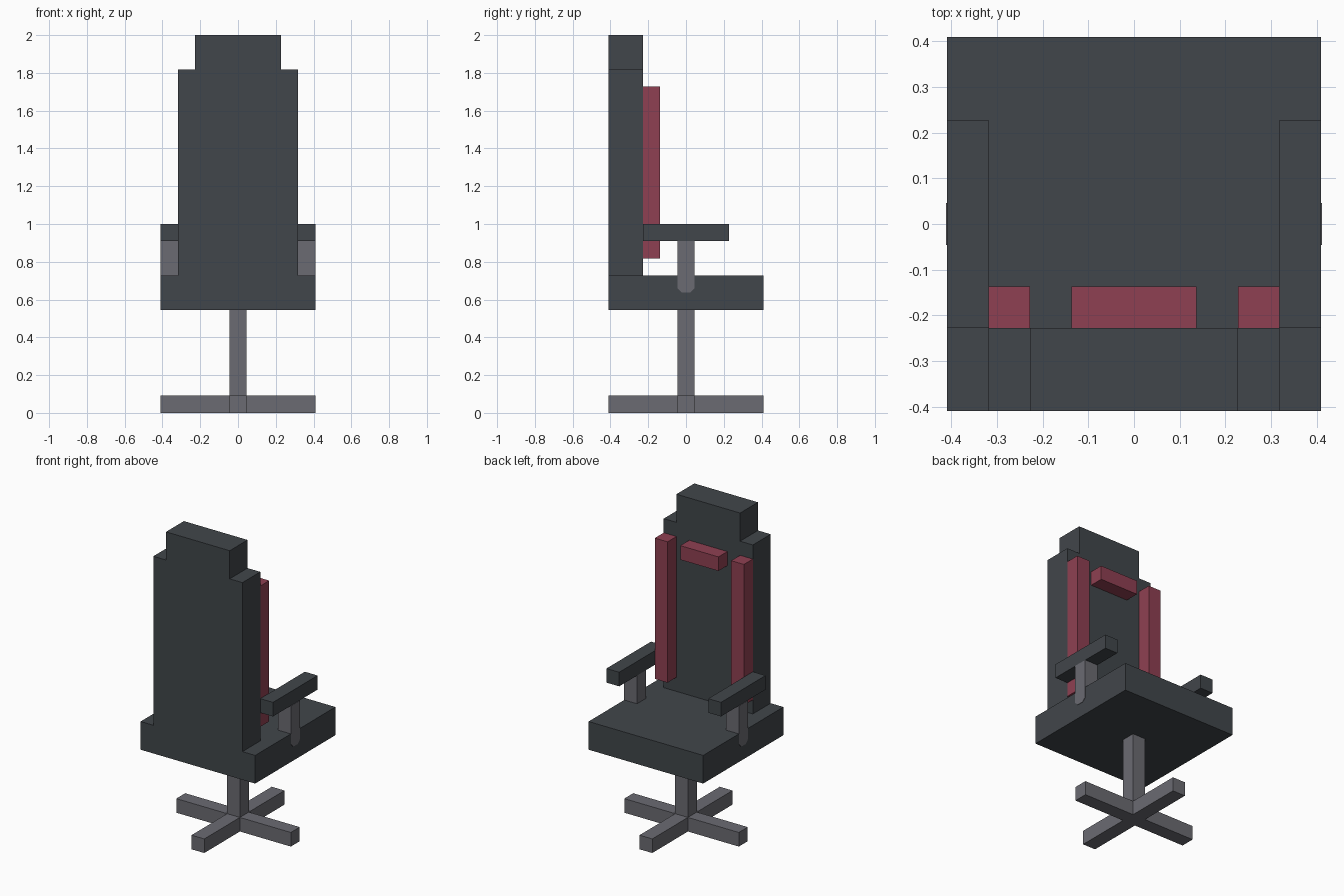
import bpy, bmesh

if "Cube" in bpy.data.objects:
    bpy.data.objects.remove(bpy.data.objects["Cube"])

U = 1 / 11  # design unit: the chair is 22 units tall


def material(name, rgb):
    m = bpy.data.materials.new(name)
    m.diffuse_color = (*rgb, 1)
    m.use_nodes = True
    m.node_tree.nodes["Principled BSDF"].inputs["Base Color"].default_value = m.diffuse_color
    return m


DARK = material("charcoal", (0.053, 0.061, 0.069))
RED = material("dark_red", (0.275, 0.051, 0.084))
GREY = material("grey_metal", (0.147, 0.147, 0.168))


def extrude(name, pts, vec, mat):
    """Extrude a closed 3D outline (in units) along vec."""
    bm = bmesh.new()
    face = bm.faces.new([bm.verts.new([c * U for c in p]) for p in pts])
    res = bmesh.ops.extrude_face_region(bm, geom=[face])
    verts = [g for g in res["geom"] if isinstance(g, bmesh.types.BMVert)]
    bmesh.ops.translate(bm, verts=verts, vec=[c * U for c in vec])
    bmesh.ops.recalc_face_normals(bm, faces=bm.faces)
    me = bpy.data.meshes.new(name)
    bm.to_mesh(me)
    bm.free()
    me.materials.append(mat)
    ob = bpy.data.objects.new(name, me)
    bpy.context.collection.objects.link(ob)
    return ob


def box(name, x, y, z, mat):
    pts = [(x[0], y[0], z[0]), (x[1], y[0], z[0]), (x[1], y[1], z[0]), (x[0], y[1], z[0])]
    return extrude(name, pts, (0, 0, z[1] - z[0]), mat)


# Cross-shaped foot and column
a, b = 0.5, 4.5
cross = [(a, a), (a, b), (-a, b), (-a, a), (-b, a), (-b, -a),
         (-a, -a), (-a, -b), (a, -b), (a, -a), (b, -a), (b, a)]
extrude("foot_cross", [(x, y, 0) for x, y in cross], (0, 0, 1), GREY)
box("column", (-a, a), (-a, a), (1, 6), GREY)

# Seat and stepped backrest
box("seat", (-4.5, 4.5), (-4.5, 4.5), (6, 8), DARK)
outline = [(-3.5, 8), (3.5, 8), (3.5, 20), (2.5, 20),
           (2.5, 22), (-2.5, 22), (-2.5, 20), (-3.5, 20)]
extrude("backrest", [(x, -4.5, z) for x, z in outline], (0, 2, 0), DARK)

# Head pad between the two side pads
box("head_pad", (-1.5, 1.5), (-2.5, -1.5), (18, 19), RED)

# Side pads, armrests and their chamfered posts
post = [(-0.5, 10), (-0.5, 7.25), (-0.25, 7), (0.25, 7), (0.5, 7.25), (0.5, 10)]
for s, side in ((-1, "left"), (1, "right")):
    box(side + "_side_pad", sorted((2.5 * s, 3.5 * s)), (-2.5, -1.5), (9, 19), RED)
    box(side + "_armrest", sorted((3.5 * s, 4.5 * s)), (-2.5, 2.5), (10, 11), DARK)
    extrude(side + "_arm_post", [(3.5 * s, y, z) for y, z in post], (1.02 * s, 0, 0), GREY)
